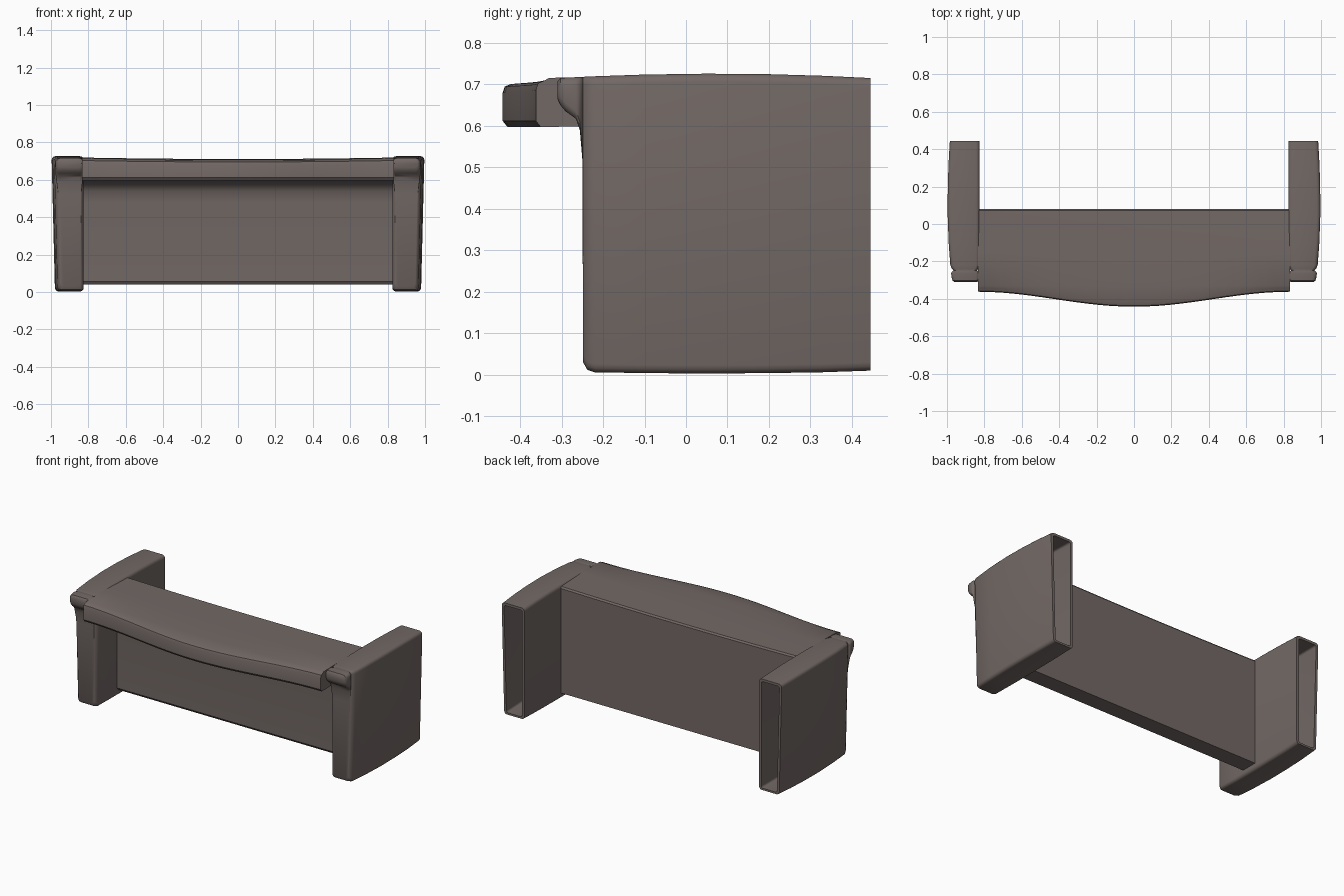
import bpy, bmesh, math

if "Cube" in bpy.data.objects:
    bpy.data.objects.remove(bpy.data.objects["Cube"])

taupe = bpy.data.materials.new("taupe")
taupe.diffuse_color = (0.17, 0.14, 0.13, 1)
taupe.use_nodes = True
taupe.node_tree.nodes["Principled BSDF"].inputs["Base Color"].default_value = taupe.diffuse_color


def loft(name, rings, cap_end=True):
    """Skin a list of equal-length closed rings, capping the start and optionally the end."""
    bm = bmesh.new()
    vs = [[bm.verts.new(p) for p in r] for r in rings]
    for a, b in zip(vs, vs[1:]):
        for i in range(len(a)):
            j = (i + 1) % len(a)
            bm.faces.new((a[i], a[j], b[j], b[i]))
    bm.faces.new(vs[0])
    if cap_end:
        bm.faces.new(vs[-1])
    bmesh.ops.recalc_face_normals(bm, faces=bm.faces)
    me = bpy.data.meshes.new(name)
    bm.to_mesh(me)
    bm.free()
    me.materials.append(taupe)
    ob = bpy.data.objects.new(name, me)
    bpy.context.collection.objects.link(ob)
    bpy.context.view_layer.objects.active = ob
    ob.select_set(True)
    bpy.ops.object.shade_smooth_by_angle(angle=math.radians(35))
    ob.select_set(False)
    return ob


# Front panel and counter top: one cross-section swept across, front edge bowed
def desk_ring(x):
    f = -0.402 - 0.04 * math.cos(math.pi * x / 0.84)
    t = 0.705 + 0.008 * (x / 0.84) ** 2
    profile = [(0.08, 0.04), (0.08, t - 0.008), (0.072, t + 0.002), (-0.15, t + 0.006),
               (-0.33, t + 0.003), (f + 0.02, t - 0.004), (f + 0.005, t - 0.01),
               (f, t - 0.025), (f, 0.612), (f + 0.012, 0.597), (-0.22, 0.6),
               (-0.12, 0.594), (-0.07, 0.575), (-0.045, 0.54), (-0.038, 0.48),
               (-0.036, 0.055), (-0.025, 0.04)]
    return [(x, y, z) for y, z in profile]


loft("desk_front_and_counter", [desk_ring(-0.835 + 1.67 * i / 24) for i in range(25)])


# Hollow side pedestals: rounded rectangles swept front to back, open at the back
def side_ring(s, y, z0, z1, inset=0.0, r=0.02):
    out = 0.997 - 0.2 * (y - 0.1) ** 2 * (0.7 if y < 0.1 else 0.5) - inset
    inn = 0.825 + inset
    pts = []
    for cx, cz, a0 in ((out - r, z1 - r, 0), (inn + r, z1 - r, 90),
                       (inn + r, z0 + r, 180), (out - r, z0 + r, 270)):
        for k in range(4):
            a = math.radians(a0 + 30 * k)
            x, z = cx + r * math.cos(a), cz + r * math.sin(a)
            # outer wall leans in slightly toward the floor
            x -= 0.018 * (1 - z / 0.72) * (x - inn) / (out - inn)
            pts.append((s * x, y, z))
    return pts


def top_z(y):
    return 0.726 - 0.075 * (y - 0.07) ** 2


WALL = 0.016
for s, side in ((-1, "left"), (1, "right")):
    # (y, bottom z, inset): overhanging head first, then the full-height body
    stations = [(-0.31, 0.665, 0.012), (-0.303, 0.65, 0.004), (-0.29, 0.635, 0.001),
                (-0.265, 0.617, 0.0), (-0.256, 0.59, 0.004), (-0.25, 0.52, 0.012),
                (-0.248, 0.03, 0.016), (-0.238, 0.012, 0.006), (-0.22, 0.006, 0.0)]
    stations += [(-0.1, 0.004, 0), (0.05, 0.003, 0), (0.2, 0.004, 0),
                 (0.33, 0.006, 0), (0.445, 0.01, 0)]
    rings = [side_ring(s, y, z0, top_z(y) - (0.008 if y < -0.305 else 0), i)
             for y, z0, i in stations]
    # back rim, then the inner cavity walls running forward
    for y in (0.445, 0.2, 0.0, -0.2):
        rings.append(side_ring(s, y, 0.006 + WALL, top_z(y) - WALL, WALL, 0.012))
    loft(side + "_pedestal", rings)
